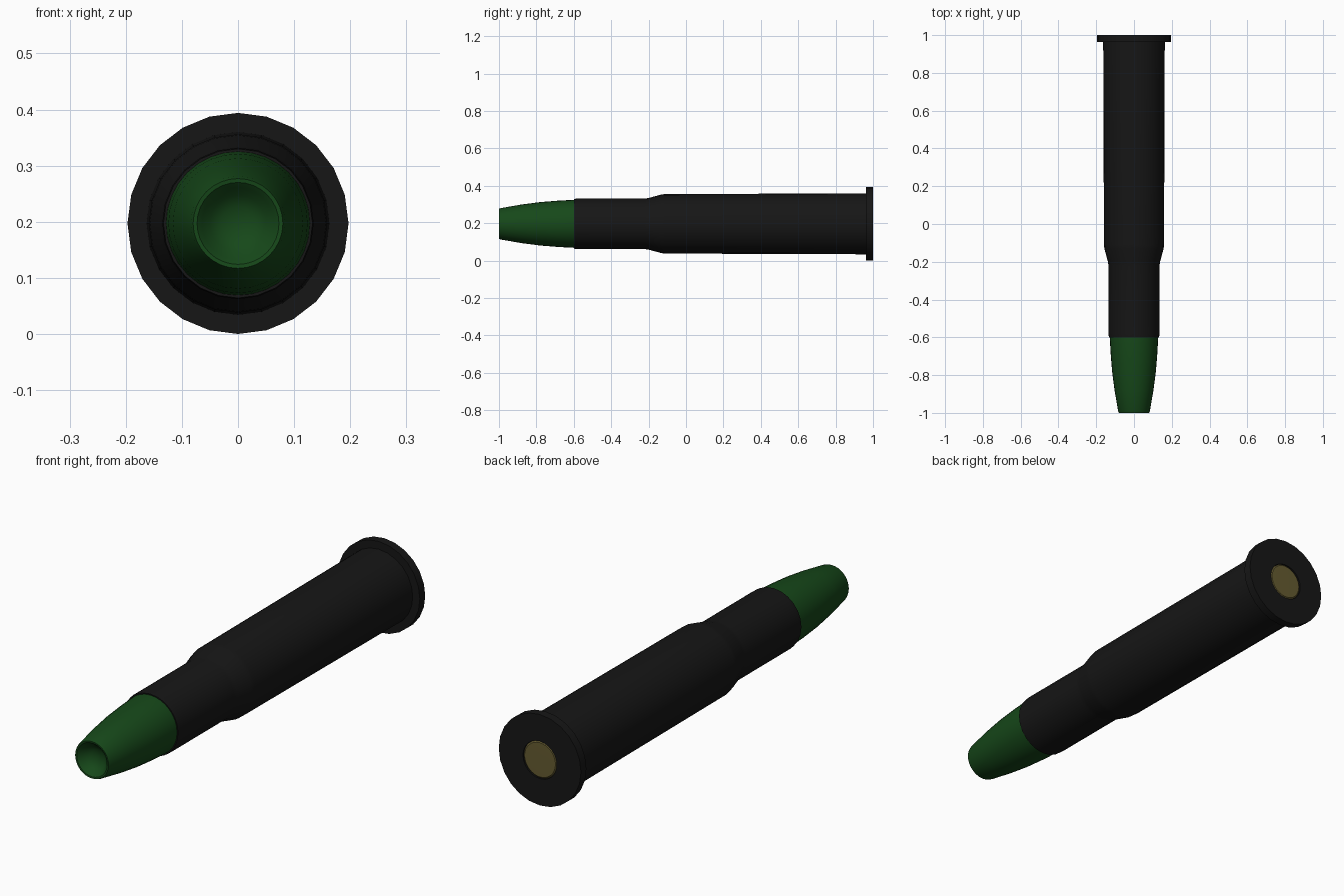
import bpy, bmesh, math

if "Cube" in bpy.data.objects:
    bpy.data.objects.remove(bpy.data.objects["Cube"])

CZ = 0.197  # height of the long axis


def material(name, rgb):
    m = bpy.data.materials.new(name)
    m.diffuse_color = (*rgb, 1)
    m.use_nodes = True
    m.node_tree.nodes["Principled BSDF"].inputs["Base Color"].default_value = m.diffuse_color
    return m


def lathe(name, profile, sides, mat):
    """Revolve (radius, y) points about the y axis; radius 0 makes a pole."""
    bm = bmesh.new()
    rings = []
    for r, y in profile:
        if r == 0:
            rings.append([bm.verts.new((0, y, CZ))] * sides)
        else:
            angles = [2 * math.pi * i / sides for i in range(sides)]
            rings.append([bm.verts.new((r * math.sin(a), y, CZ + r * math.cos(a)))
                          for a in angles])
    for a, b in zip(rings, rings[1:]):
        for i in range(sides):
            j = (i + 1) % sides
            bm.faces.new(dict.fromkeys((a[i], a[j], b[j], b[i])))
    bmesh.ops.recalc_face_normals(bm, faces=bm.faces)
    me = bpy.data.meshes.new(name)
    bm.to_mesh(me)
    bm.free()
    ob = bpy.data.objects.new(name, me)
    bpy.context.collection.objects.link(ob)
    me.materials.append(mat)
    bpy.ops.object.select_all(action='DESELECT')
    ob.select_set(True)
    bpy.context.view_layer.objects.active = ob
    bpy.ops.object.shade_smooth_by_angle(angle=math.radians(35))
    return ob


black = material("black", (0.008, 0.008, 0.008))
green = material("green", (0.008, 0.065, 0.01))
brass = material("brass", (0.13, 0.105, 0.03))

# Necked casing with flanged base
lathe("casing", [(0, -0.59), (0.128, -0.60), (0.133, -0.60), (0.135, -0.58),
                 (0.135, -0.22), (0.138, -0.20), (0.157, -0.13), (0.159, -0.11),
                 (0.162, 0.75), (0.163, 0.963), (0.197, 0.963), (0.197, 1.0),
                 (0.081, 1.0), (0.081, 0.985), (0, 0.985)], 24, black)

# Tapered tip with a shallow dish in its end
lathe("tip", [(0, -0.955), (0.03, -0.96), (0.05, -0.972), (0.064, -0.99),
              (0.073, -0.999), (0.080, -1.0), (0.084, -0.99), (0.103, -0.88),
              (0.116, -0.78), (0.124, -0.68), (0.128, -0.60), (0.128, -0.57), (0, -0.57)],
      32, green)

# Round insert in the base
lathe("base_insert", [(0, 0.97), (0.08, 0.97), (0.08, 0.994), (0.074, 0.999), (0, 1.0)],
      32, brass)
